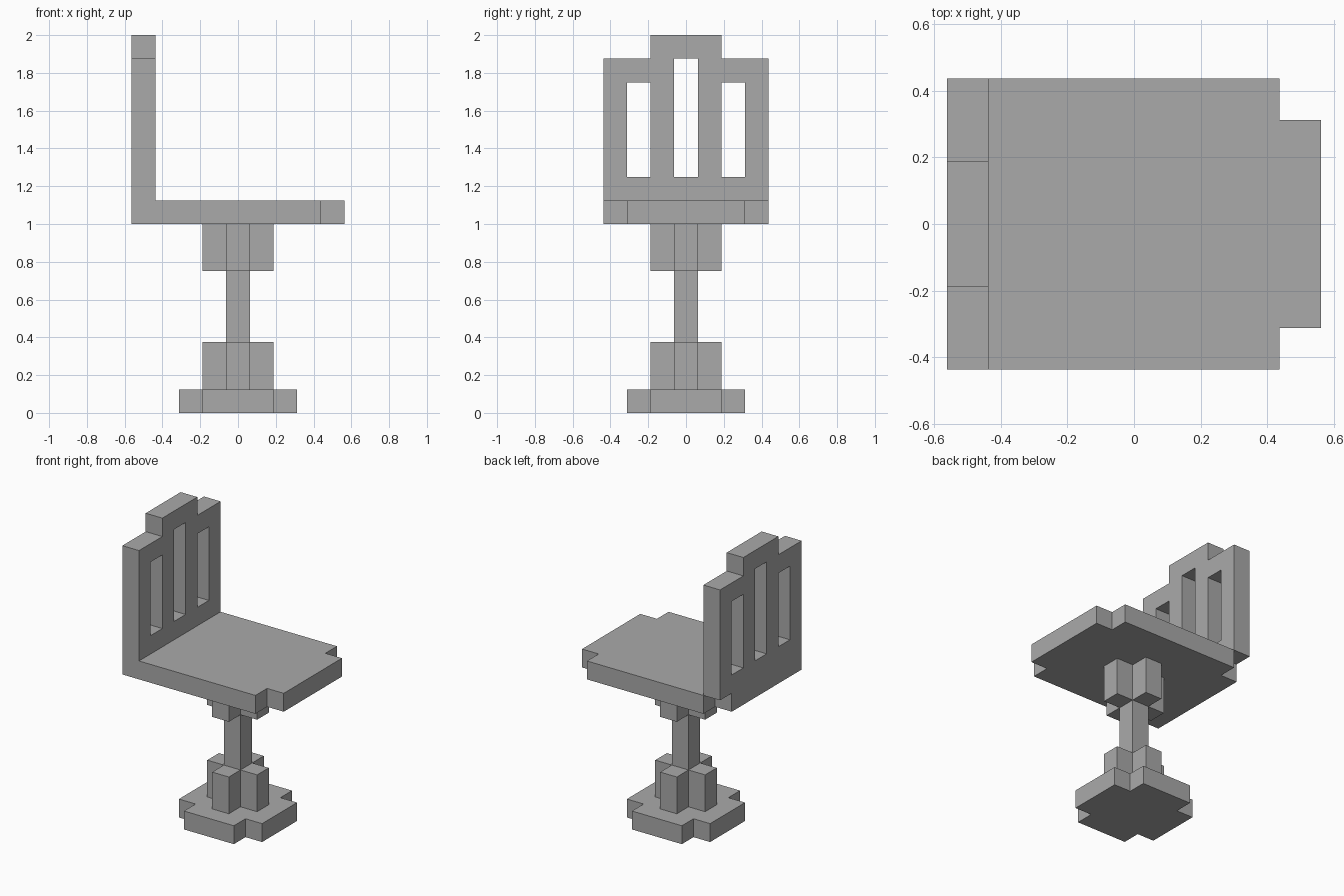
import bpy, bmesh
from mathutils import Vector

U = 0.125  # edge length of one block

old = bpy.data.objects.get("Cube")
if old:
    bpy.data.objects.remove(old, do_unlink=True)

grey = bpy.data.materials.new("plain grey")
grey.use_nodes = True
colour = (0.4, 0.4, 0.4, 1)
grey.diffuse_color = colour
grey.node_tree.nodes["Principled BSDF"].inputs["Base Color"].default_value = colour


def prism(name, points, push):
    """Extrude a closed outline (in blocks) along a vector (in blocks)."""
    bm = bmesh.new()
    face = bm.faces.new([bm.verts.new(Vector(p) * U) for p in points])
    side = bmesh.ops.extrude_face_region(bm, geom=[face])["geom"]
    moved = [v for v in side if isinstance(v, bmesh.types.BMVert)]
    bmesh.ops.translate(bm, verts=moved, vec=Vector(push) * U)
    bmesh.ops.recalc_face_normals(bm, faces=bm.faces)
    mesh = bpy.data.meshes.new(name)
    bm.to_mesh(mesh)
    bm.free()
    mesh.materials.append(grey)
    obj = bpy.data.objects.new(name, mesh)
    bpy.context.collection.objects.link(obj)
    return obj


def cross(name, reach, arm, bottom, top):
    """Plus-shaped block, symmetric about the central axis."""
    quarter = [(reach, -arm), (reach, arm), (arm, arm)]
    outline = []
    for _ in range(4):
        outline += [(x, y, bottom) for x, y in quarter]
        quarter = [(-y, x) for x, y in quarter]
    return prism(name, outline, (0, 0, top - bottom))


def rectangle_yz(x, y0, y1, z0, z1):
    return [(x, y0, z0), (x, y1, z0), (x, y1, z1), (x, y0, z1)]


# Pedestal: foot, lower and upper collars, and the square column between them
cross("foot", 2.5, 1.5, 0, 1)
cross("lower_collar", 1.5, 0.5, 1, 3)
cross("upper_collar", 1.5, 0.5, 6, 8)
column = [(-0.5, -0.5, 3), (0.5, -0.5, 3), (0.5, 0.5, 3), (-0.5, 0.5, 3)]
prism("column", column, (0, 0, 3))

# Seat: front tab, and one block missing under a corner of the backrest
seat = [(-4.5, -3.5), (3.5, -3.5), (3.5, -2.5), (4.5, -2.5), (4.5, 2.5),
        (3.5, 2.5), (3.5, 3.5), (-3.5, 3.5), (-3.5, 2.5), (-4.5, 2.5)]
prism("seat", [(x, y, 8) for x, y in seat], (0, 0, 1))

# Backrest: stepped panel with three slots cut through it
half = [(3.5, 9), (3.5, 15), (1.5, 15), (1.5, 16)]
panel = half + [(-y, z) for y, z in reversed(half)]
backrest = prism("backrest", [(-4.5, y, z) for y, z in panel], (1, 0, 0))

cutters = []
for centre, top in ((-2, 14), (0, 15), (2, 14)):
    slot = rectangle_yz(-5, centre - 0.5, centre + 0.5, 10, top)
    cutter = prism("slot_cutter", slot, (2, 0, 0))
    cutter.hide_render = True
    cut = backrest.modifiers.new("slot", "BOOLEAN")
    cut.operation = "DIFFERENCE"
    cut.solver = "EXACT"
    cut.object = cutter
    cutters.append(cutter)

# Bake the slots and drop the cutters
graph = bpy.context.evaluated_depsgraph_get()
baked = bpy.data.meshes.new_from_object(backrest.evaluated_get(graph))
backrest.modifiers.clear()
backrest.data = baked
for cutter in cutters:
    bpy.data.objects.remove(cutter, do_unlink=True)
